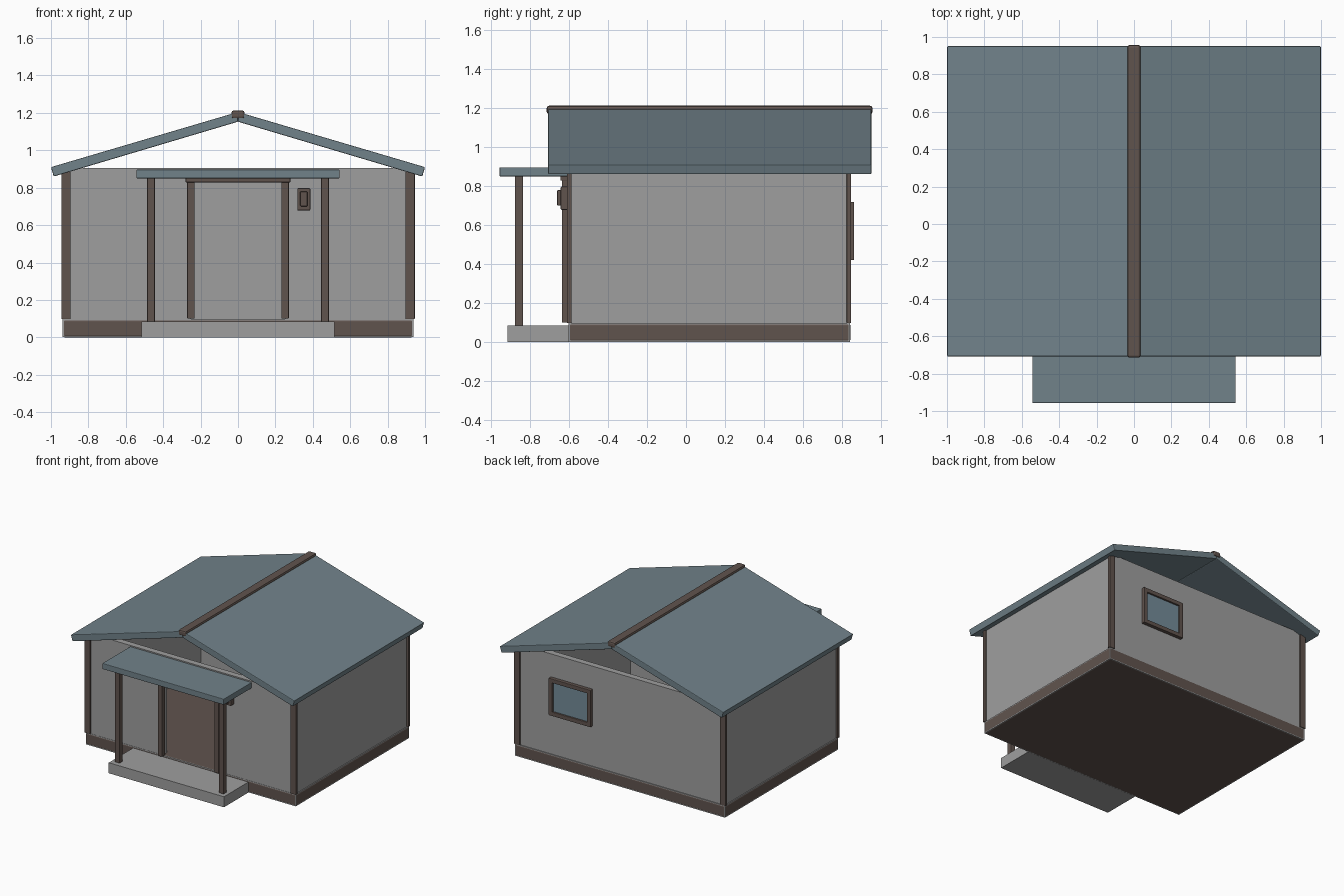
import bpy, bmesh

if "Cube" in bpy.data.objects:
    bpy.data.objects.remove(bpy.data.objects["Cube"])

def material(name, rgb):
    m = bpy.data.materials.new(name)
    m.diffuse_color = (*rgb, 1)
    m.use_nodes = True
    m.node_tree.nodes["Principled BSDF"].inputs["Base Color"].default_value = m.diffuse_color
    return m

GREY = material("grey_plaster", (0.345, 0.345, 0.345))
BROWN = material("brown_timber", (0.118, 0.088, 0.076))
SLATE = material("slate_blue_roof", (0.165, 0.225, 0.255))
GLASS = material("window_blue", (0.175, 0.26, 0.32))

def finish(name, bm, mat, bevel):
    bmesh.ops.recalc_face_normals(bm, faces=bm.faces)
    if bevel:
        bmesh.ops.bevel(bm, geom=bm.edges[:], offset=bevel, segments=2,
                        profile=0.5, affect='EDGES')
    me = bpy.data.meshes.new(name)
    bm.to_mesh(me)
    bm.free()
    me.materials.append(mat)
    ob = bpy.data.objects.new(name, me)
    bpy.context.collection.objects.link(ob)
    return ob

def box(name, x, y, z, mat, bevel=0.0):
    """Box from (min, max) ranges on each axis."""
    bm = bmesh.new()
    bmesh.ops.create_cube(bm, size=1)
    for v in bm.verts:
        v.co = [r[0] if c < 0 else r[1] for c, r in zip(v.co, (x, y, z))]
    return finish(name, bm, mat, bevel)

def prism(name, profile, y, mat, bevel=0.0):
    """Extrude an x-z profile along y."""
    bm = bmesh.new()
    face = bm.faces.new([bm.verts.new((px, y[0], pz)) for px, pz in profile])
    ext = bmesh.ops.extrude_face_region(bm, geom=[face])['geom']
    for v in ext:
        if isinstance(v, bmesh.types.BMVert):
            v.co.y = y[1]
    return finish(name, bm, mat, bevel)

def span(c, size):
    return (c - size / 2, c + size / 2)

# Base: grey slab whose edges show around the bevelled timber skirting
box("foundation_slab", (-0.938, 0.938), (-0.602, 0.842), (0.001, 0.097), GREY)
box("timber_base", (-0.9395, 0.9395), (-0.6035, 0.8435), (0, 0.098), BROWN, 0.012)
box("porch_step", (-0.515, 0.515), (-0.915, -0.60), (0, 0.085), GREY)

# Hollow walls, open doorway and open gables
T, Z = 0.05, (0.096, 0.905)
box("back_wall", (-0.93, 0.93), (0.835 - T, 0.835), Z, GREY)
box("wall_over_door", (-0.25, 0.25), (-0.60, -0.60 + T), (0.84, 0.905), GREY)
for side, s in (("left", -1), ("right", 1)):
    def mx(a, b):
        return tuple(sorted((s * a, s * b)))
    box(side + "_wall", mx(0.93 - T, 0.93), (-0.60 + T, 0.835 - T), Z, GREY)
    box(side + "_front_wall", mx(0.25, 0.93), (-0.60, -0.60 + T), Z, GREY)
    # Corner trim
    box(side + "_front_corner_post", mx(0.895, 0.945), (-0.611, -0.588), (0.097, 0.885), BROWN, 0.003)
    box(side + "_back_corner_post", mx(0.895, 0.945), (0.825, 0.848), (0.097, 0.885), BROWN, 0.003)
    # Door frame and porch posts
    box(side + "_door_post", mx(0.232, 0.272), (-0.637, -0.595), (0.10, 0.835), BROWN, 0.004)
    box(side + "_porch_post", span(s * 0.465, 0.042), span(-0.857, 0.042), (0.083, 0.853), BROWN, 0.004)
    # Roof slope
    prism(side + "_roof_slope",
          [(0, 1.205), (s * 1.0, 0.910), (s * 0.985, 0.860), (0, 1.153)],
          (-0.708, 0.951), SLATE, 0.005)

box("door_lintel", (-0.28, 0.28), (-0.645, -0.595), (0.828, 0.868), BROWN, 0.005)
box("porch_canopy", (-0.543, 0.543), (-0.957, -0.60), (0.85, 0.897), SLATE, 0.004)
box("roof_ridge", (-0.035, 0.035), (-0.715, 0.957), (1.17, 1.213), BROWN, 0.012)

# Wall lamp beside the door
box("lamp_bracket", (0.317, 0.387), (-0.643, -0.598), (0.678, 0.798), BROWN, 0.006)
box("lamp_front", (0.332, 0.372), (-0.662, -0.63), (0.70, 0.78), BROWN, 0.006)

# Back window
wx, wz, b, wy = (0.25, 0.625), (0.42, 0.72), 0.033, (0.83, 0.863)
for i, (n, z) in enumerate((("bottom", (wz[0], wz[0] + b)), ("top", (wz[1] - b, wz[1])))):
    box("window_frame_" + n, wx, wy, z, BROWN, 0.004)
for n, x in (("inner", (wx[0], wx[0] + b)), ("outer", (wx[1] - b, wx[1]))):
    box("window_frame_" + n, x, wy, wz, BROWN, 0.004)
box("window_pane", (wx[0] + 0.02, wx[1] - 0.02), (0.84, 0.849), (wz[0] + 0.02, wz[1] - 0.02), GLASS)
